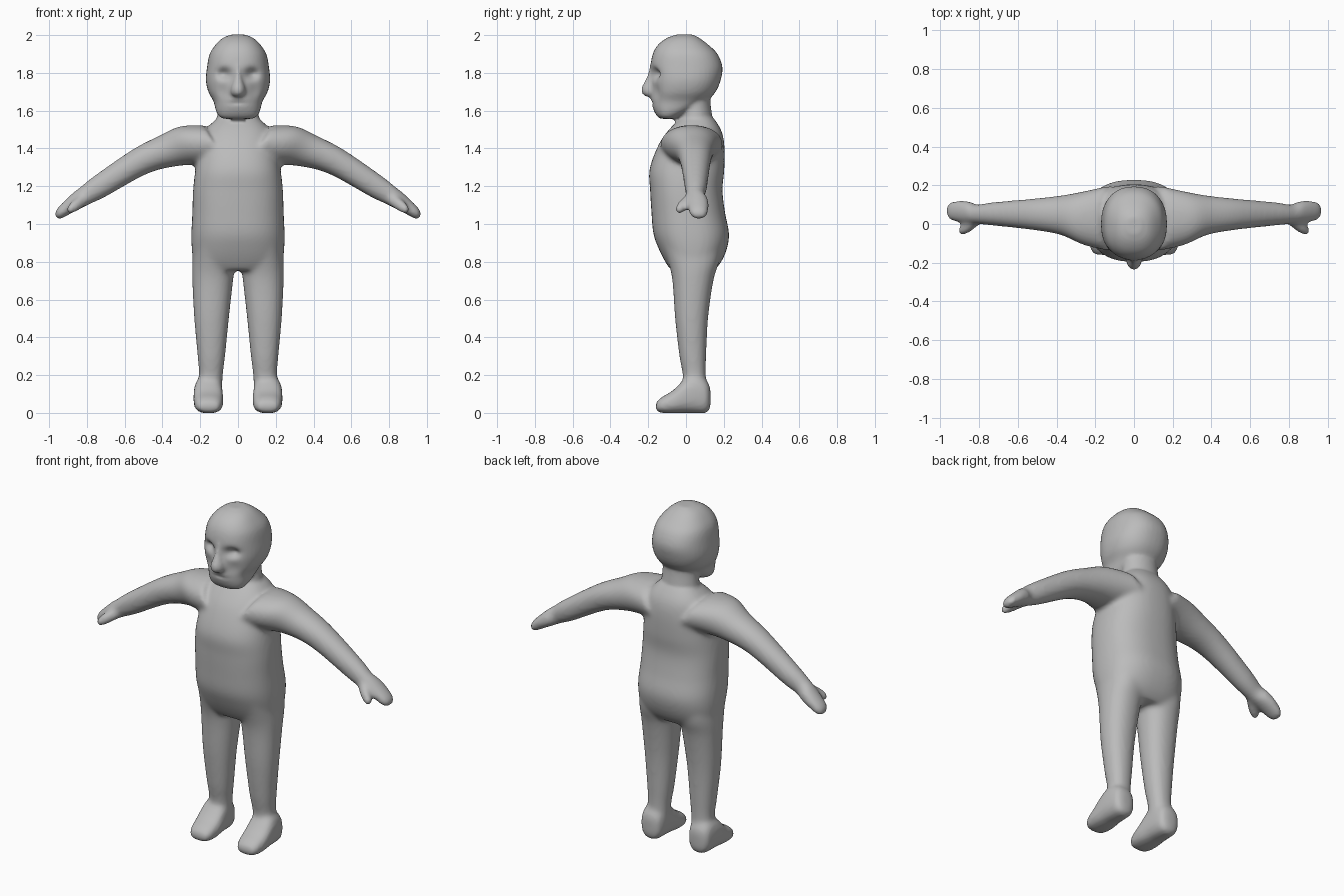
import bpy, bmesh, math
from mathutils import Vector

if "Cube" in bpy.data.objects:
    bpy.data.objects.remove(bpy.data.objects["Cube"])

X, Y, Z = Vector((1, 0, 0)), Vector((0, 1, 0)), Vector((0, 0, 1))


def catmull(p0, p1, p2, p3, t):
    return [0.5 * (2*b + (c - a)*t + (2*a - 5*b + 4*c - d)*t*t + (3*b - a - 3*c + d)*t**3)
            for a, b, c, d in zip(p0, p1, p2, p3)]


def loft(bm, rings, u, v, n=2.2, flip=1, sides=40, steps=5):
    """Closed skin through rings (x, y, z, radius_u, radius_v); flip=-1 mirrors x."""
    dense = []
    for i in range(len(rings) - 1):
        q = [rings[max(i - 1, 0)], rings[i], rings[i + 1], rings[min(i + 2, len(rings) - 1)]]
        dense += [catmull(*q, s / steps) for s in range(steps)]
    dense.append(rings[-1])
    loops = []
    for x, y, z, ru, rv in dense:
        loop = []
        for k in range(sides):
            a = 2 * math.pi * k / sides
            c, s = math.cos(a), math.sin(a)
            p = Vector((x, y, z)) + u * ru * math.copysign(abs(c)**(2/n), c) \
                + v * rv * math.copysign(abs(s)**(2/n), s)
            p.x *= flip
            loop.append(bm.verts.new(p))
        loops.append(loop)
    faces = [bm.faces.new(loops[0]), bm.faces.new(loops[-1][::-1])]
    for a, b in zip(loops, loops[1:]):
        for k in range(sides):
            j = (k + 1) % sides
            faces.append(bm.faces.new((a[k], b[k], b[j], a[j])))
    bmesh.ops.recalc_face_normals(bm, faces=faces)


def upright(rows):
    """Rows (z, half width, front y, back y) to rings."""
    return [(0, (f + b) / 2, z, w, (b - f) / 2) for z, w, f, b in rows]


def fuse(bm, name, voxel, repeat):
    """Merge overlapping parts into one smooth skin."""
    me = bpy.data.meshes.new(name)
    bm.to_mesh(me)
    bm.free()
    ob = bpy.data.objects.new(name, me)
    bpy.context.collection.objects.link(ob)
    r = ob.modifiers.new("fuse", 'REMESH')
    r.mode, r.voxel_size = 'VOXEL', voxel
    s = ob.modifiers.new("soften", 'SMOOTH')
    s.factor, s.iterations = 0.5, repeat
    out = bpy.data.meshes.new_from_object(ob.evaluated_get(bpy.context.evaluated_depsgraph_get()))
    bpy.data.objects.remove(ob)
    return out


# Torso
bm = bmesh.new()
loft(bm, upright([
    (1.57, .10, -.02, .14), (1.50, .17, -.09, .185), (1.42, .20, -.145, .203),
    (1.29, .225, -.193, .203), (1.18, .238, -.19, .193), (1.06, .242, -.183, .207),
    (.95, .247, -.173, .228), (.87, .245, -.145, .217), (.80, .235, -.11, .187),
    (.755, .20, -.08, .15)]), X, Y, 2.4)

arm_up = Vector((.5, 0, .866))
for side in (1, -1):
    # Leg
    loft(bm, [((a + b) / 2, (f + k) / 2, z, (b - a) / 2, (k - f) / 2) for z, a, b, f, k in [
        (.90, .015, .235, -.13, .19), (.80, .015, .242, -.095, .175), (.70, .026, .242, -.072, .145),
        (.50, .048, .232, -.058, .117), (.30, .068, .214, -.035, .107),
        (.20, .080, .207, -.017, .105), (.08, .085, .215, -.01, .11)]], X, Y, 2.2, side)
    # Foot
    loft(bm, [((a + b) / 2, y, (c + d) / 2, (b - a) / 2, (d - c) / 2) for y, a, b, c, d in [
        (-.160, .105, .205, .010, .055), (-.13, .087, .225, 0, .083), (-.07, .077, .235, -.002, .118),
        (0, .08, .235, 0, .185), (.06, .085, .23, -.002, .20), (.11, .095, .22, 0, .17),
        (.13, .125, .19, .03, .13)]], X, Z, 2.6, side)
    # Arm and mitten hand
    loft(bm, [(.12, .03, 1.42, .17, .12), (.25, .03, 1.415, .14, .117), (.37, .045, 1.387, .103, .093),
              (.52, .05, 1.33, .081, .075), (.73, .052, 1.20, .060, .063), (.81, .05, 1.15, .050, .052),
              (.85, .06, 1.125, .057, .047), (.90, .065, 1.09, .057, .038), (.945, .067, 1.055, .048, .029),
              (.963, .068, 1.036, .028, .016)], Y, arm_up, 2.1, side)
    # Thumb
    loft(bm, [(.80, .03, 1.14, .032, .032), (.85, -.01, 1.105, .033, .032),
              (.885, -.031, 1.08, .027, .027), (.905, -.036, 1.064, .015, .014)], Y, arm_up, 2, side)
body = fuse(bm, "body_skin", .011, 10)

# Neck, head and nose
bm = bmesh.new()
bm.from_mesh(body)
loft(bm, upright([(1.46, .13, -.06, .15), (1.56, .112, -.035, .14), (1.64, .105, -.03, .13),
                  (1.72, .11, -.03, .13)]), X, Y, 2)
loft(bm, upright([
    (2.003, .035, -.05, .035), (1.985, .08, -.10, .07), (1.95, .118, -.147, .117),
    (1.90, .15, -.176, .167), (1.83, .164, -.188, .193), (1.76, .17, -.184, .183),
    (1.70, .157, -.183, .157), (1.65, .13, -.184, .11), (1.60, .117, -.17, .03),
    (1.57, .10, -.152, -.03), (1.557, .075, -.135, -.05)]), X, Y, 2.3)
loft(bm, upright([(1.85, .018, -.188, -.12), (1.78, .024, -.207, -.12), (1.72, .040, -.235, -.12),
                  (1.69, .040, -.231, -.12), (1.675, .028, -.212, -.12)]), X, Y, 2)
skin = fuse(bm, "figure_skin", .010, 3)

# Eye sockets, hollow cheeks and mouth line pressed into the face
for v in skin.vertices:
    x, y, z = abs(v.co.x), v.co.y, v.co.z
    if z > 1.56 and y < -.04:
        v.co.y += .036 * math.exp(-((x - .075) / .036)**2 - ((z - 1.795) / .028)**2)
        v.co.y += .012 * math.exp(-((x - .085) / .035)**2 - ((z - 1.70) / .05)**2)
        v.co.y += .006 * math.exp(-(x / .05)**2 - ((z - 1.64) / .01)**2)

figure = bpy.data.objects.new("figure", skin)
bpy.context.collection.objects.link(figure)
clay = bpy.data.materials.new("grey_clay")
clay.diffuse_color = (.5, .5, .5, 1)
clay.use_nodes = True
clay.node_tree.nodes["Principled BSDF"].inputs["Base Color"].default_value = clay.diffuse_color
skin.materials.clear()
skin.materials.append(clay)
for p in skin.polygons:
    p.use_smooth = True
